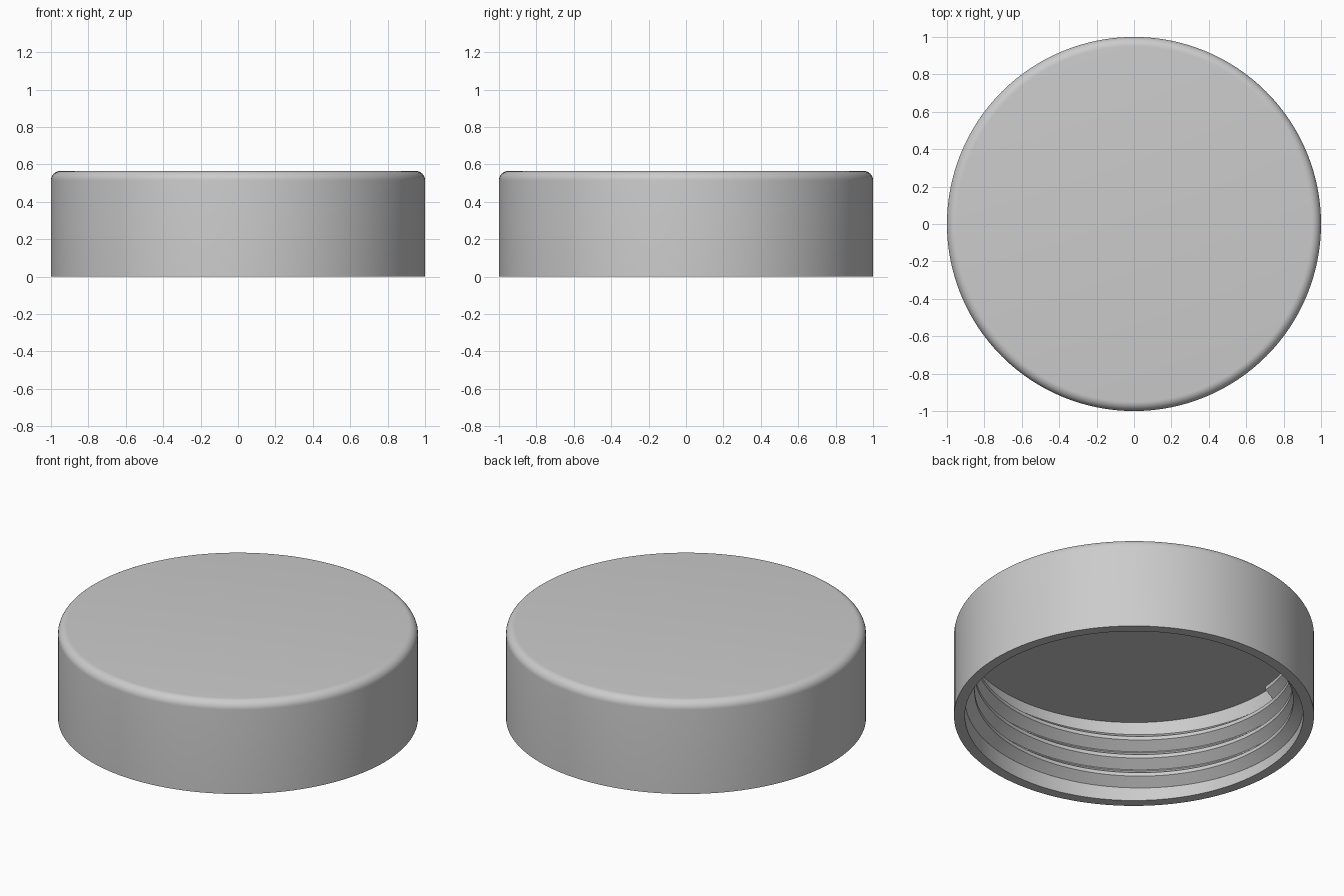
import bpy, bmesh, math

if "Cube" in bpy.data.objects:
    bpy.data.objects.remove(bpy.data.objects["Cube"])

plastic = bpy.data.materials.new("light_grey_plastic")
plastic.diffuse_color = (0.6, 0.6, 0.6, 1)
plastic.use_nodes = True
plastic.node_tree.nodes["Principled BSDF"].inputs["Base Color"].default_value = plastic.diffuse_color

R_OUT, R_IN, R_CREST = 1.0, 0.94, 0.885
HEIGHT, CEILING, FILLET = 0.565, 0.50, 0.05
SEG = 128


def finish(name, bm):
    """Turn a bmesh into a smooth shaded object with sharp corners."""
    bmesh.ops.recalc_face_normals(bm, faces=bm.faces)
    mesh = bpy.data.meshes.new(name)
    bm.to_mesh(mesh)
    bm.free()
    mesh.materials.append(plastic)
    ob = bpy.data.objects.new(name, mesh)
    bpy.context.collection.objects.link(ob)
    bpy.ops.object.select_all(action='DESELECT')
    ob.select_set(True)
    bpy.context.view_layer.objects.active = ob
    bpy.ops.object.shade_smooth_by_angle(angle=math.radians(30))
    return ob


def bridge(bm, a, b, closed):
    """Join two equal rows of vertices with quads."""
    n = len(a)
    for i in range(n if closed else n - 1):
        j = (i + 1) % n
        bm.faces.new((a[i], a[j], b[j], b[i]))


# Cap shell: turned profile with rounded top edge and hollow inside
profile = [(R_IN, CEILING), (R_IN, 0), (R_OUT, 0)]
for k in range(9):
    t = math.pi / 2 * k / 8
    profile.append((R_OUT - FILLET + FILLET * math.cos(t),
                    HEIGHT - FILLET + FILLET * math.sin(t)))
bm = bmesh.new()
rings = []
for r, z in profile:
    rings.append([bm.verts.new((r * math.cos(2 * math.pi * i / SEG),
                                r * math.sin(2 * math.pi * i / SEG), z))
                  for i in range(SEG)])
for a, b in zip(rings, rings[1:]):
    bridge(bm, a, b, True)
bm.faces.new(rings[0])    # ceiling
bm.faces.new(rings[-1])   # top
finish("cap_shell", bm)

# Screw thread: trapezoid section swept up the inner wall
PITCH, TURNS = 0.116, 3.49
START_ANGLE, START_Z = math.radians(-2), 0.061
section = [(R_IN + 0.008, -0.055), (R_IN, -0.055), (R_CREST, -0.011),
           (R_CREST, 0.011), (R_IN, 0.055), (R_IN + 0.008, 0.055)]
bm = bmesh.new()
steps = int(TURNS * SEG)
rows = []
for s in range(steps + 1):
    turn = TURNS * s / steps
    ang = START_ANGLE + 2 * math.pi * turn
    zc = START_Z + PITCH * turn
    rows.append([bm.verts.new((r * math.cos(ang), r * math.sin(ang), zc + dz))
                 for r, dz in section])
for a, b in zip(rows, rows[1:]):
    bridge(bm, a, b, True)
bm.faces.new(rows[0])
bm.faces.new(rows[-1])
finish("screw_thread", bm)
